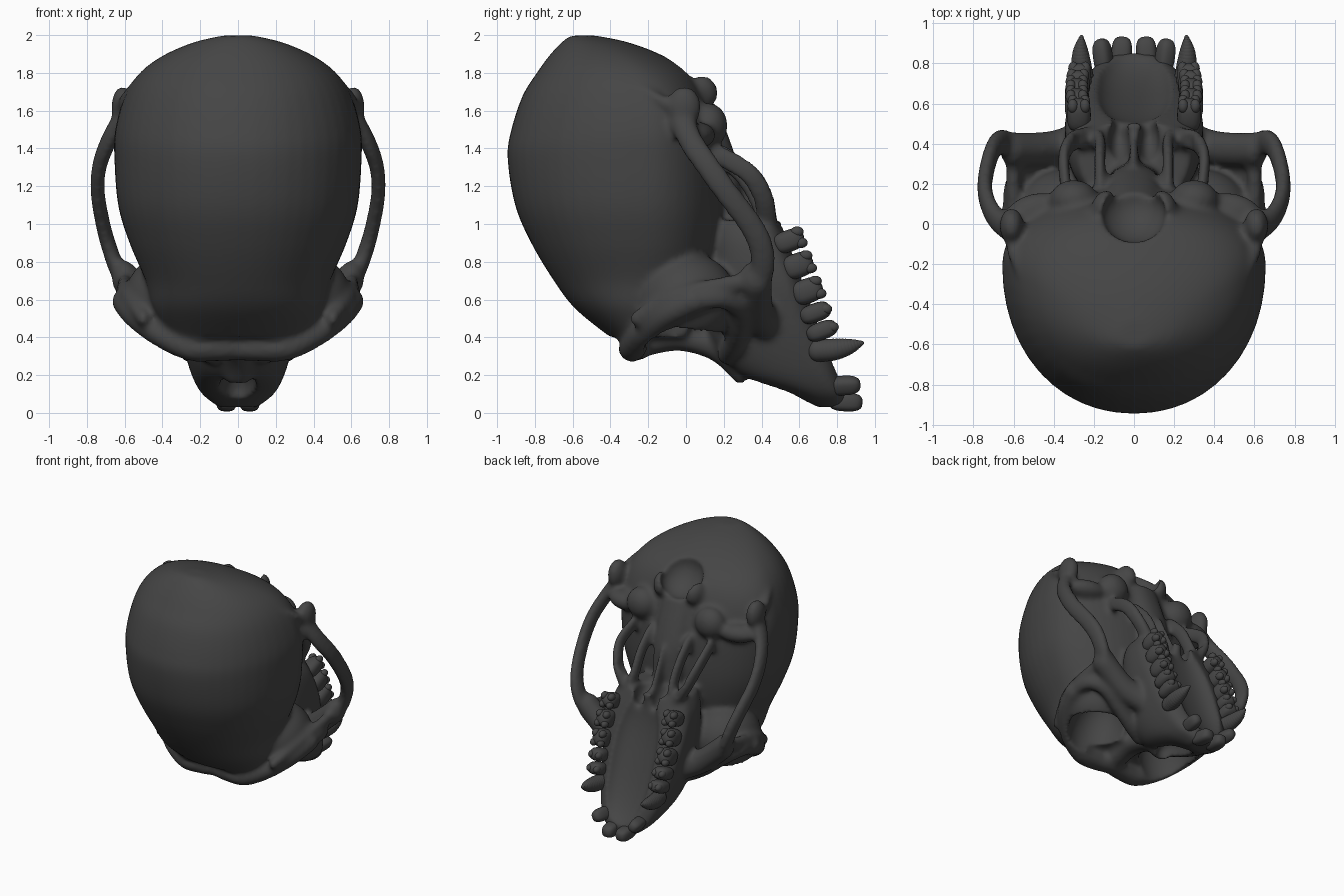
import bpy, bmesh, math
from mathutils import Matrix, Vector, Euler

if "Cube" in bpy.data.objects:
    bpy.data.objects.remove(bpy.data.objects["Cube"])


def spline(pts, n):
    """Catmull-Rom interpolation of equal-length tuples."""
    P = [pts[0]] + list(pts) + [pts[-1]]
    out = []
    for i in range(1, len(P) - 2):
        for k in range(n):
            t = k / n
            out.append([0.5 * (2 * b + (c - a) * t + (2 * a - 5 * b + 4 * c - d) * t * t
                               + (3 * b - a - 3 * c + d) * t ** 3)
                        for a, b, c, d in zip(*P[i - 1:i + 3])])
    return out + [list(pts[-1])]


def blob(bm, c, r, rot=(0, 0, 0), p=1.0, sub=4, mirror=True):
    """Ellipsoid; p below 1 makes it boxier. Mirrored across x when off-centre."""
    for s in ((1, -1) if mirror and abs(c[0]) > 1e-4 else (1,)):
        m = (Matrix.Translation((c[0] * s, c[1], c[2]))
             @ Euler((rot[0], rot[1] * s, rot[2] * s)).to_matrix().to_4x4()
             @ Matrix.Diagonal((r[0], r[1], r[2], 1)))
        if p == 1.0:
            bmesh.ops.create_icosphere(bm, subdivisions=sub, radius=1, matrix=m)
        else:
            new = bmesh.ops.create_icosphere(bm, subdivisions=sub, radius=1)["verts"]
            for v in new:
                v.co = m @ Vector([math.copysign(abs(a) ** p, a) for a in v.co])


def ridge(bm, pts, r, n=6):
    """Smooth bar of overlapping beads along a path; r is (rx, ry, rz)."""
    for q in spline(pts, n):
        blob(bm, q, r, sub=2)


def loft(bm, sections, power, n=6, seg=48):
    """Stack of egg sections: (z, y back, y widest, y front, half width)."""
    rings = []
    for z, y0, yw, y1, hw in spline(sections, n):
        ring = []
        for k in range(seg):
            a = 2 * math.pi * k / seg
            c, s = math.cos(a), math.sin(a)
            x = hw * math.copysign(abs(c) ** (2 / power), c)
            e = math.copysign(abs(s) ** (2 / power), s)
            ring.append(bm.verts.new((x, yw + e * ((y1 - yw) if e > 0 else (yw - y0)), z)))
        rings.append(ring)
    for a, b in zip(rings, rings[1:]):
        for k in range(seg):
            j = (k + 1) % seg
            bm.faces.new((a[k], a[j], b[j], b[k]))
    bm.faces.new(rings[0][::-1])
    bm.faces.new(rings[-1])


bone = bpy.data.materials.new("dark_bone")
bone.diffuse_color = (0.06, 0.06, 0.06, 1)
bone.use_nodes = True
bone.node_tree.nodes["Principled BSDF"].inputs["Base Color"].default_value = bone.diffuse_color


def make(name, bm):
    me = bpy.data.meshes.new(name)
    bm.to_mesh(me)
    bm.free()
    ob = bpy.data.objects.new(name, me)
    bpy.context.collection.objects.link(ob)
    me.materials.append(bone)
    return ob


def remesh(ob, size):
    m = ob.modifiers.new("remesh", 'REMESH')
    m.mode = 'VOXEL'
    m.voxel_size = size


def bake(ob):
    bpy.context.view_layer.update()
    dg = bpy.context.evaluated_depsgraph_get()
    me = bpy.data.meshes.new_from_object(ob.evaluated_get(dg))
    ob.modifiers.clear()
    ob.data = me
    me.materials.clear()
    me.materials.append(bone)
    for f in me.polygons:
        f.use_smooth = True
        f.material_index = 0


# Braincase
sk = bmesh.new()
loft(sk, [(.40, -.40, -.22, .00, .36), (.55, -.585, -.22, .08, .45), (.70, -.70, -.22, .13, .49),
          (.90, -.82, -.22, .18, .575), (1.1, -.905, -.22, .20, .635), (1.35, -.945, -.21, .19, .655),
          (1.5, -.925, -.20, .16, .65), (1.68, -.865, -.22, .10, .60), (1.80, -.79, -.28, .02, .52),
          (1.89, -.725, -.36, -.12, .40), (1.96, -.66, -.47, -.30, .24), (1.998, -.61, -.57, -.48, .08)], 2.1)

# Muzzle
loft(sk, [(.03, .70, .78, .85, .10), (.10, .55, .74, .85, .19), (.20, .28, .68, .82, .245),
          (.35, .15, .60, .77, .29), (.50, .10, .55, .71, .32), (.70, .10, .50, .63, .345),
          (.90, .10, .42, .55, .33), (1.02, .10, .38, .50, .28)], 2.5)

# Eye socket walls, brow ridge and socket rims
blob(sk, (.35, 0, .60), (.25, .27, .25))
ridge(sk, [(0, -.26, .345), (.12, -.28, .34), (.26, -.28, .345), (.42, -.22, .42), (.55, -.10, .52),
           (.605, .04, .59)], (.065, .075, .07))
ridge(sk, [(.605, .04, .59), (.60, .18, .61), (.52, .28, .56), (.38, .28, .45), (.24, .25, .36),
           (.13, .22, .31)], (.05, .06, .06))
ridge(sk, [(.50, -.24, .50), (.58, -.06, .61), (.60, .12, .66), (.60, .28, .69)], (.04, .06, .05))

# Nose bridge
ridge(sk, [(0, -.24, .36), (0, -.05, .395), (0, .12, .36), (0, .22, .30), (0, .31, .21)], (.085, .07, .07))

# Cheekbones and cheek arches
ridge(sk, [(.60, .37, .71), (.50, .37, .62), (.40, .38, .54), (.28, .42, .48)], (.07, .09, .10))
ridge(sk, [(.56, .34, .64), (.63, .40, .74), (.68, .40, .87), (.715, .34, 1.0), (.742, .22, 1.16),
           (.735, .12, 1.30), (.69, .03, 1.43), (.63, -.02, 1.54)], (.04, .07, .065), 7)

# Ear bumps, jaw joints, condyles and base of the braincase
blob(sk, (.61, -.01, 1.62), (.06, .09, .11))
blob(sk, (.50, .06, 1.47), (.15, .09, .07), (0, 0, -.3))
blob(sk, (.30, .12, 1.52), (.12, .10, .12))
blob(sk, (.15, .09, 1.70), (.06, .08, .09), (.4, 0, .4))
ridge(sk, [(0, .10, 1.60), (0, .17, 1.42), (0, .22, 1.25), (0, .24, 1.0)], (.13, .07, .07))
ridge(sk, [(0, .25, 1.28), (0, .33, 1.12), (0, .40, .98)], (.025, .07, .05))

# Wing plates behind the palate
ridge(sk, [(.17, .20, 1.36), (.17, .32, 1.24), (.17, .40, 1.10), (.19, .44, .96)], (.03, .06, .06))
ridge(sk, [(.34, .18, 1.36), (.35, .33, 1.27), (.31, .41, 1.14), (.23, .43, 1.0)], (.03, .06, .06))

# Nuchal crest at the back
ridge(sk, [(0, -.60, 1.965), (.28, -.53, 1.89), (.48, -.36, 1.78), (.60, -.14, 1.66), (.62, .0, 1.56)],
      (.035, .035, .03))
skull = make("skull", sk)
remesh(skull, .017)

# Openings: eye sockets, nose, palate vault, throat passages, spinal opening
cut = bmesh.new()
blob(cut, (.335, -.02, .40), (.205, .205, .33), (0, -.28, 0))
blob(cut, (0, .45, .14), (.095, .17, .13), (-.4, 0, 0))
blob(cut, (0, .735, .58), (.20, .14, .50), (.35, 0, 0), p=.8)
blob(cut, (.075, .40, 1.06), (.055, .10, .18), (.5, 0, 0))
blob(cut, (.255, .42, 1.22), (.045, .14, .12), (.4, 0, 0))
blob(cut, (0, .05, 1.78), (.16, .12, .17), (.75, 0, 0))
cutter = make("opening_cutter", cut)
remesh(cutter, .02)
bake(cutter)
cutter.hide_render = True
bake(skull)
b = skull.modifiers.new("openings", 'BOOLEAN')
b.operation = 'DIFFERENCE'
b.solver = 'EXACT'
b.object = cutter
remesh(skull, .016)
s = skull.modifiers.new("soften", 'SMOOTH')
s.factor = .5
s.iterations = 5
bake(skull)
bpy.data.objects.remove(cutter)

# Molars and premolars with cusps
th = bmesh.new()
for x, z, w in ((.275, .93, .058), (.285, .80, .066), (.285, .665, .066), (.28, .55, .05), (.272, .455, .048)):
    tip = .60 + (.98 - z) * .37
    blob(th, (x, tip - .075, z - .02), (.06, .085, w), (.35, 0, 0), p=.75, sub=3)
    for dx in (-.03, .03):
        for dz in ((-.5, .5) if w > .055 else (0,)):
            blob(th, (x + dx, tip - .02 - dz * w * .37, z + dz * w), (.026, .035, .028), sub=3)
teeth = make("cheek_teeth", th)
bake(teeth)

# Canines
cn = bmesh.new()
for q in spline([(.25, .70, .33, .06), (.262, .78, .335, .058), (.266, .86, .35, .042),
                 (.262, .93, .37, .012)], 5):
    blob(cn, q[:3], (q[3] * .9, q[3], q[3]), sub=3)
bake(make("canines", cn))

# Incisors
ic = bmesh.new()
blob(ic, (.062, .845, .058), (.052, .09, .05), (-.05, 0, .05), p=.7, sub=3)
blob(ic, (.155, .835, .145), (.045, .09, .05), (.05, .5, -.1), p=.75, sub=3)
bake(make("incisors", ic))
